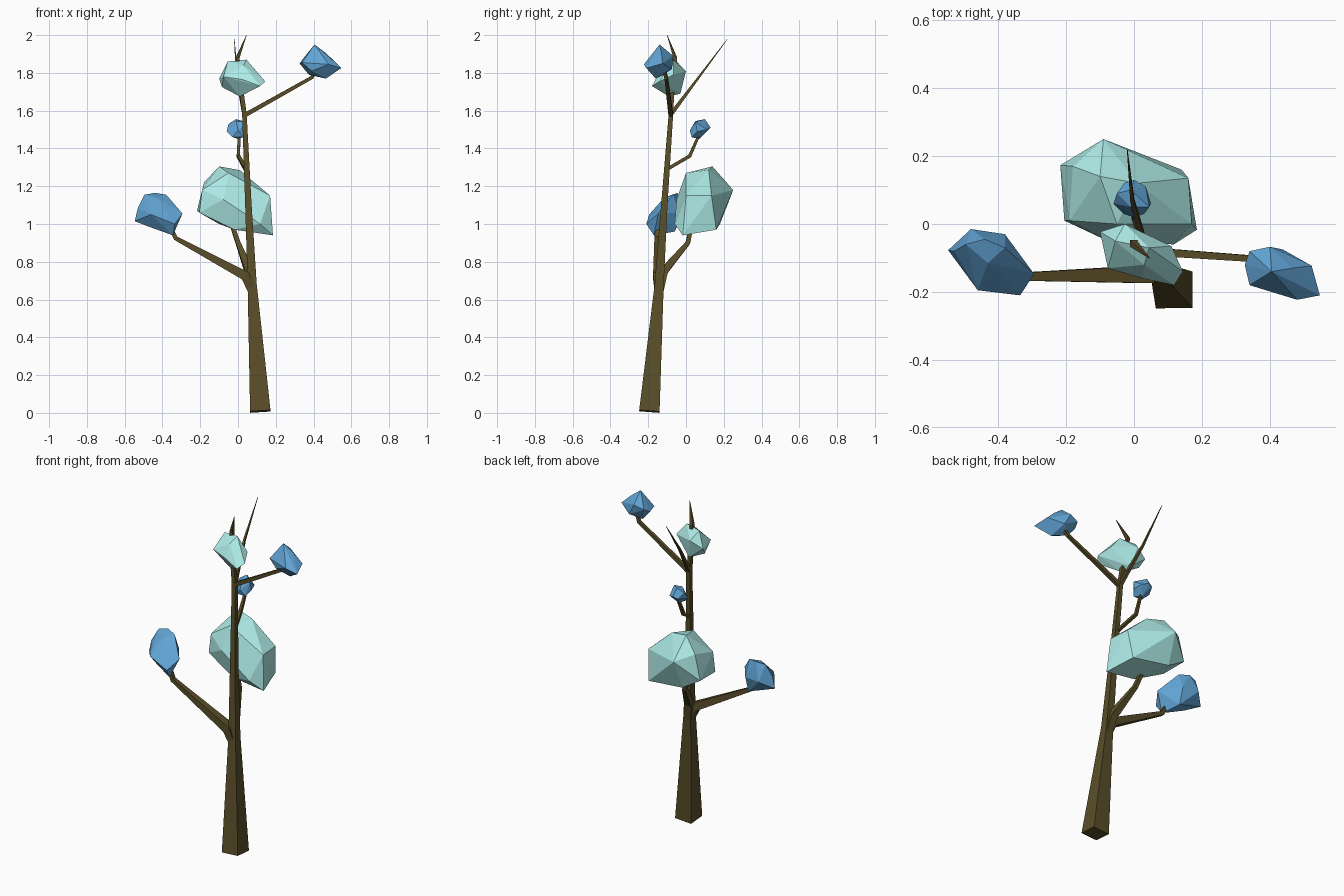
import bpy, bmesh
from mathutils import Vector


def material(name, rgb):
    m = bpy.data.materials.new(name)
    m.diffuse_color = (*rgb, 1)
    return m


BARK = material("bark", (0.10, 0.075, 0.022))
TEAL = material("teal_leaf", (0.42, 0.83, 0.80))
BLUE = material("blue_leaf", (0.12, 0.37, 0.66))


def finish(name, bm, mat):
    bmesh.ops.recalc_face_normals(bm, faces=bm.faces)
    me = bpy.data.meshes.new(name)
    bm.to_mesh(me)
    bm.free()
    me.materials.append(mat)
    ob = bpy.data.objects.new(name, me)
    bpy.context.collection.objects.link(ob)
    return ob


def limb(name, path, ref=(1, 0, 0)):
    """Square tapering tube through (x, y, z, half_width) stations."""
    bm = bmesh.new()
    pts = [Vector(p[:3]) for p in path]
    rings = []
    for i, p in enumerate(pts):
        t = Vector()
        if i > 0:
            t += (p - pts[i - 1]).normalized()
        if i < len(pts) - 1:
            t += (pts[i + 1] - p).normalized()
        t.normalize()
        u = Vector(ref)
        u = (u - t * u.dot(t)).normalized()
        v = t.cross(u)
        h = path[i][3]
        rings.append([bm.verts.new(p + u * a * h + v * b * h)
                      for a, b in ((-1, -1), (1, -1), (1, 1), (-1, 1))])
    for r, s in zip(rings, rings[1:]):
        for k in range(4):
            bm.faces.new((r[k], r[(k + 1) % 4], s[(k + 1) % 4], s[k]))
    bm.faces.new(rings[0][::-1])
    bm.faces.new(rings[-1])
    return finish(name, bm, BARK)


def leaf_clump(name, mat, pts):
    """Faceted clump: convex hull of a few corner points."""
    bm = bmesh.new()
    for p in pts:
        bm.verts.new(p)
    res = bmesh.ops.convex_hull(bm, input=bm.verts)
    loose = [v for v in bm.verts if not v.link_faces]
    bmesh.ops.delete(bm, geom=loose, context='VERTS')
    bmesh.ops.dissolve_limit(bm, angle_limit=0.09, verts=bm.verts, edges=bm.edges)
    return finish(name, bm, mat)


# Trunk and branches
limb("trunk", [(.118, -.194, .008, .054), (.075, -.142, .68, .024),
               (.055, -.115, 1.1, .017), (.034, -.08, 1.58, .012),
               (.016, -.072, 1.72, .011), (-.002, -.057, 1.88, .010),
               (.045, -.1, 2.0, .001)])
limb("left_branch", [(.075, -.145, .64, .02), (.04, -.148, .725, .026),
                     (-.33, -.155, .925, .012), (-.36, -.15, .99, .010)], (0, 1, 0))
limb("back_branch", [(.075, -.14, .64, .02), (.058, -.118, .75, .022),
                     (.0, .01, .90, .012), (-.04, .035, 1.02, .011)])
limb("small_branch", [(.04, -.1, 1.29, .009), (.002, .02, 1.36, .009),
                      (.006, .068, 1.47, .007)])
limb("right_branch", [(.034, -.08, 1.575, .012), (.39, -.105, 1.775, .009),
                      (.42, -.12, 1.83, .009)], (0, 1, 0))
limb("back_twig", [(.034, -.08, 1.58, .011), (-.005, .07, 1.78, .006),
                   (-.02, .22, 1.98, .001)])

# Leaf clumps
leaf_clump("large_clump", TEAL, [
    (-.217, .173, 1.07), (-.09, .25, 1.18), (.16, .135, 1.15), (.185, -.017, .94),
    (.117, -.06, 1.0), (-.205, .01, 1.06), (-.19, .01, 1.18), (-.077, -.05, 1.13),
    (-.1, .14, 1.305), (.01, .12, 1.285), (-.18, .17, 1.22), (.14, .16, .97),
    (-.02, -.02, .97), (-.1, .18, 1.0), (.17, .0, 1.15), (-.05, .0, 1.27)])
leaf_clump("left_clump", BLUE, [
    (-.547, -.077, 1.015), (-.53, -.08, 1.085), (-.48, -.015, 1.06), (-.38, -.03, 1.06),
    (-.294, -.147, 1.055), (-.335, -.21, 1.0), (-.345, -.17, .94), (-.46, -.195, 1.05),
    (-.495, -.06, 1.155), (-.44, -.045, 1.165), (-.38, -.07, 1.155), (-.43, -.115, 1.14),
    (-.38, -.06, .96), (-.47, -.13, .985)])
leaf_clump("right_clump", BLUE, [
    (.326, -.12, 1.85), (.34, -.08, 1.87), (.34, -.18, 1.855), (.405, -.14, 1.95),
    (.40, -.067, 1.89), (.438, -.075, 1.82), (.523, -.123, 1.85), (.547, -.21, 1.825),
    (.48, -.223, 1.845), (.465, -.16, 1.77), (.375, -.12, 1.79), (.465, -.13, 1.905),
    (.39, -.19, 1.81)])
leaf_clump("top_clump", TEAL, [
    (-.1, -.023, 1.77), (-.027, 0, 1.81), (.11, -.065, 1.79), (.144, -.14, 1.755),
    (.118, -.18, 1.73), (.024, -.16, 1.765), (-.077, -.13, 1.78), (-.055, -.05, 1.86),
    (.045, -.07, 1.87), (.01, -.09, 1.675), (-.085, -.06, 1.725), (0, -.03, 1.69),
    (.03, -.12, 1.84)])
leaf_clump("small_clump", BLUE, [
    (-.06, .06, 1.49), (-.05, .09, 1.53), (-.01, .1, 1.555), (.05, .06, 1.49),
    (.045, .05, 1.54), (-.03, .03, 1.46), (.03, .03, 1.46), (0, .02, 1.495),
    (0, .13, 1.51), (-.03, .12, 1.5), (.035, .11, 1.5), (0, .07, 1.45),
    (-.01, .05, 1.545)])
